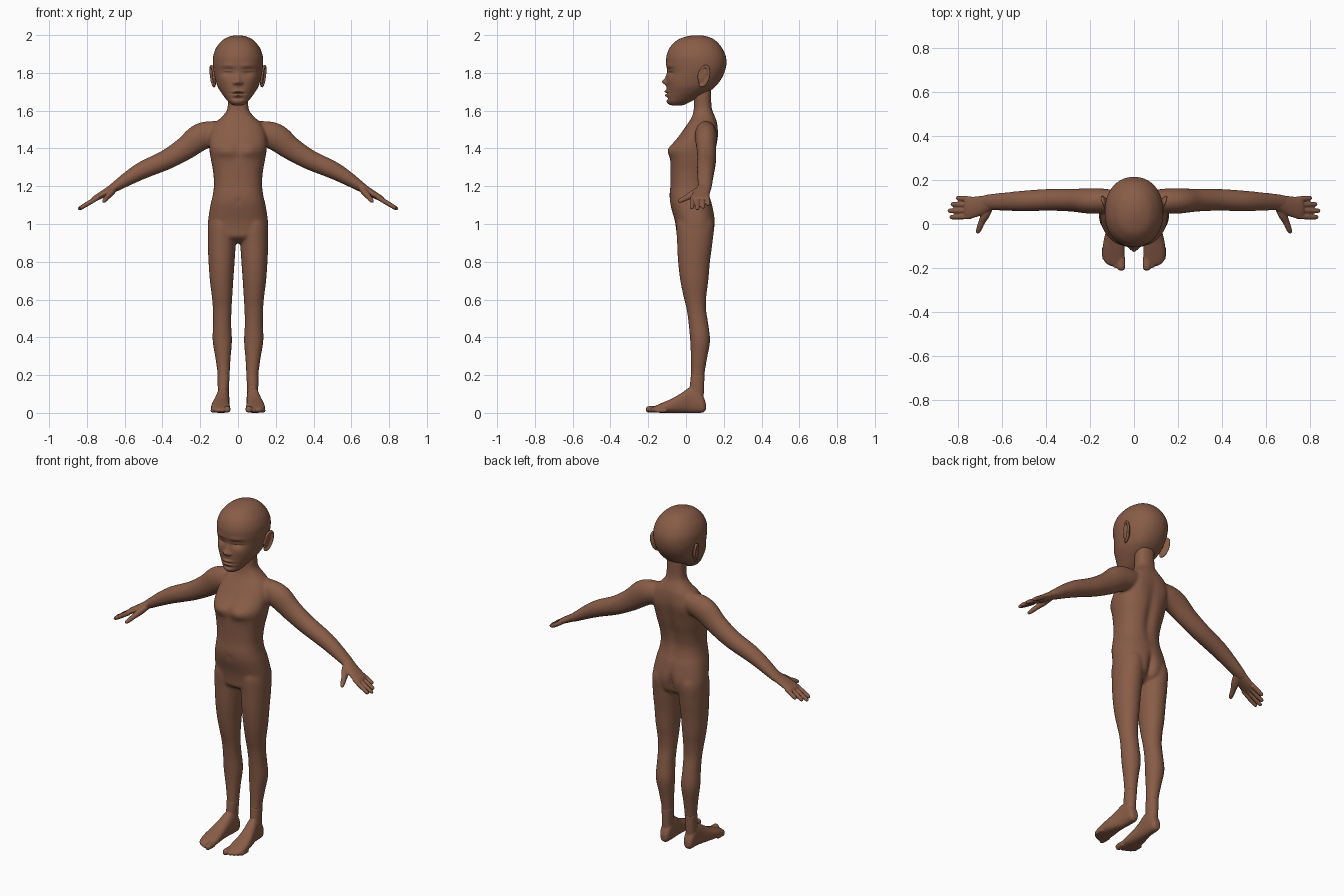
import bpy, bmesh, math
from mathutils import Vector

skin = bpy.data.materials.new("brown skin")
skin.diffuse_color = (0.25, 0.108, 0.064, 1)


def spline(rows, n):
    """Catmull-Rom interpolation of rows, n steps per span."""
    out = []
    for i in range(len(rows) - 1):
        p = [rows[max(0, min(len(rows) - 1, i + k))] for k in (-1, 0, 1, 2)]
        for s in range(n):
            t = s / n
            out.append([0.5 * (2 * b + (c - a) * t + (2 * a - 5 * b + 4 * c - d) * t * t
                        + (3 * b - a - 3 * c + d) * t ** 3) for a, b, c, d in zip(*p)])
    return out + [list(rows[-1])]


def skin_rings(bm, rings, seg, power):
    """Closed loft through (centre, half vector u, half vector v) rings."""
    def sp(v):
        return math.copysign(abs(v) ** (2 / power), v)
    loops = []
    for c, u, v in rings:
        ang = [2 * math.pi * k / seg for k in range(seg)]
        loops.append([bm.verts.new(c + u * sp(math.cos(a)) + v * sp(math.sin(a))) for a in ang])
    for a, b in zip(loops, loops[1:]):
        for k in range(seg):
            bm.faces.new((a[k], a[(k + 1) % seg], b[(k + 1) % seg], b[k]))
    bm.faces.new(loops[0])
    bm.faces.new(loops[-1])
    return [v for l in loops for v in l]


def stack(bm, rows, side=1, n=6, seg=48, power=2.2, along="z"):
    """Rows of (position, x0, x1, other0, other1) stacked along z or y."""
    rings = []
    for p, x0, x1, q0, q1 in spline(rows, n):
        x, q, w, h = side * (x0 + x1) / 2, (q0 + q1) / 2, (x1 - x0) / 2, (q1 - q0) / 2
        if along == "z":
            rings.append((Vector((x, q, p)), Vector((w, 0, 0)), Vector((0, h, 0))))
        else:
            rings.append((Vector((x, p, q)), Vector((w, 0, 0)), Vector((0, 0, h))))
    return skin_rings(bm, rings, seg, power)


def limb(bm, rows, side=1, n=5, seg=24):
    """Rows of (x, y, z, vertical radius, y radius) along a mostly sideways path."""
    pts = spline(rows, n)
    rings = []
    for i, (x, y, z, rv, rh) in enumerate(pts):
        a, b = pts[max(0, i - 1)], pts[min(len(pts) - 1, i + 1)]
        t = Vector((side * (b[0] - a[0]), b[1] - a[1], b[2] - a[2])).normalized()
        v = t.cross(Vector((0, 1, 0))).normalized()
        rings.append((Vector((side * x, y, z)), v * rv, v.cross(t) * rh))
    skin_rings(bm, rings, seg, 2)


def push(verts, front, bumps):
    """Gaussian bumps (x, z, width, height, dy), mirrored, on the front or back half."""
    for v in verts:
        mid = 0.04
        if (v.co.y < mid) != front:
            continue
        x, z, d = abs(v.co.x), v.co.z, 0
        for bx, bz, sx, sz, dy in bumps:
            d += dy * math.exp(-((x - bx) / sx) ** 2 - ((z - bz) / sz) ** 2)
        v.co.y += d * min(1, abs(v.co.y - mid) / 0.04)


def finish(bm, name, voxel=0, smooth=0):
    bmesh.ops.recalc_face_normals(bm, faces=bm.faces)
    me = bpy.data.meshes.new(name)
    for f in bm.faces:
        f.smooth = True
    bm.to_mesh(me)
    bm.free()
    me.materials.append(skin)
    ob = bpy.data.objects.new(name, me)
    bpy.context.collection.objects.link(ob)
    if voxel:
        m = ob.modifiers.new("fuse", "REMESH")
        m.mode, m.voxel_size, m.use_smooth_shade = "VOXEL", voxel, True
        m = ob.modifiers.new("soften", "SMOOTH")
        m.factor, m.iterations = 0.5, smooth
    return ob


# Body: torso with neck, arms and legs fused
bm = bmesh.new()
torso = [(0.9, .05, .0, .09), (0.93, .13, -.045, .135), (0.97, .158, -.052, .15),
         (1.02, .158, -.06, .154), (1.1, .146, -.082, .14), (1.15, .134, -.087, .126),
         (1.21, .127, -.082, .12), (1.28, .132, -.082, .132), (1.34, .143, -.084, .148),
         (1.4, .152, -.085, .16), (1.47, .15, -.035, .17), (1.53, .125, .008, .166),
         (1.565, .088, .03, .155), (1.6, .06, .04, .14), (1.64, .054, .042, .134), (1.74, .055, .04, .134)]
vs = stack(bm, [(z, -w, w, f, b) for z, w, f, b in torso], power=2.4, seg=72)
push(vs, True, [(.065, 1.39, .05, .035, -.015), (0, 1.4, .02, .06, .006), (0, 1.12, .012, .012, .006)])
push(vs, False, [(0, .97, .018, .07, -.03), (0, 1.3, .025, .14, -.014), (.09, 1.45, .04, .06, .006)])
leg = [(0.2, .044, .108, .026, .098), (0.28, .04, .118, .026, .11), (0.38, .032, .134, .022, .127),
       (0.47, .036, .132, .014, .118), (0.55, .034, .133, .003, .106), (0.62, .03, .139, -.014, .108),
       (0.7, .025, .149, -.03, .118), (0.8, .018, .156, -.042, .127), (0.9, .012, .16, -.047, .14),
       (1.0, .01, .157, -.05, .148), (1.06, .03, .13, -.03, .12)]
leg = [(0.05, .05, .103, .03, .09), (0.12, .048, .107, .02, .094)] + leg
arm = [(.05, .1, 1.5, .04, .04), (.12, .105, 1.485, .062, .054), (.2, .105, 1.46, .072, .058),
       (.28, .108, 1.4, .062, .052), (.38, .11, 1.34, .053, .05), (.5, .105, 1.287, .047, .047),
       (.58, .102, 1.242, .038, .042), (.65, .1, 1.197, .027, .037), (.69, .095, 1.173, .02, .033)]
for s in (-1, 1):
    stack(bm, leg, s, power=2.1)
    limb(bm, arm, s)
finish(bm, "body", .007, 9)

# Head: one loft with the face pushed out of it
bm = bmesh.new()
head = [(1.628, .022, -.075, -.02), (1.634, .036, -.09, .0), (1.65, .054, -.1, .03),
        (1.675, .074, -.101, .075), (1.7, .092, -.102, .12), (1.73, .109, -.103, .158),
        (1.77, .121, -.102, .188), (1.81, .129, -.1, .206), (1.85, .133, -.105, .214),
        (1.89, .131, -.103, .21), (1.93, .117, -.088, .192), (1.96, .095, -.063, .168),
        (1.98, .072, -.035, .143), (1.993, .042, .005, .11), (1.999, .015, .04, .075)]
vs = stack(bm, [(z, -w, w, f, b) for z, w, f, b in head], n=9, seg=144, power=2.15)
push(vs, True, [
    (0, 1.752, .014, .014, -.022), (0, 1.78, .011, .03, -.008), (.018, 1.747, .009, .009, -.011),  # nose
    (.052, 1.805, .03, .018, .014), (.053, 1.808, .024, .009, -.009), (.053, 1.801, .024, .0035, .007),  # eyes
    (0, 1.80, .014, .018, .004), (.05, 1.838, .035, .012, -.004),  # bridge and brows
    (.075, 1.76, .03, .025, -.004),  # cheeks
    (0, 1.702, .026, .007, -.013), (0, 1.691, .036, .003, .006), (0, 1.681, .022, .007, -.011),  # lips
    (0, 1.664, .03, .007, .006), (0, 1.645, .03, .012, -.003)])  # chin
finish(bm, "head")

# Ears: rim, lobe and inner plate
bm = bmesh.new()
for s in (-1, 1):
    path = []
    for k in range(26):
        a = math.radians(-110 + k * 12)
        up = .052 * math.sin(a)
        path.append(Vector((s * (.134 + .13 * up + .008 * math.cos(a)),
                            .094 + .026 * math.cos(a) + .2 * up, 1.783 + up)))
    for p in path:
        r = bmesh.ops.create_icosphere(bm, subdivisions=2, radius=.0085)["verts"]
        bmesh.ops.translate(bm, verts=r, vec=p)
    r = bmesh.ops.create_icosphere(bm, subdivisions=3, radius=1)["verts"]
    for v in r:
        x, y, z = v.co
        v.co = (s * (.127 + .01 * x + .006 * z), .092 + .026 * y + .01 * z, 1.78 + .048 * z)
finish(bm, "ears", .004, 5)

# Hands: palm, four fingers and thumb
bm = bmesh.new()
palm = [(.63, .1, 1.21, .024, .032), (.67, .093, 1.185, .022, .038), (.715, .08, 1.158, .019, .046),
        (.755, .073, 1.136, .015, .049), (.77, .073, 1.127, .01, .043)]
fingers = [(.113, .118, .808), (.087, .09, .833), (.061, .06, .847), (.035, .031, .838)]
for s in (-1, 1):
    limb(bm, palm, s)
    for y0, y1, tip in fingers:
        rows = []
        for t, r in ((0, .012), (.5, .0125), (.85, .011), (.96, .0085), (1, .003)):
            x = .74 + (tip - .74) * t
            rows.append((x, y0 + (y1 - y0) * t, 1.141 - (x - .74) * .6, r, r))
        limb(bm, rows, s, 4, 16)
    limb(bm, [(.655, .085, 1.185, .016, .02), (.675, .045, 1.163, .018, .022), (.692, .01, 1.143, .014, .016),
              (.705, -.022, 1.127, .012, .013), (.712, -.038, 1.119, .008, .008), (.714, -.042, 1.117, .003, .003)], s)
finish(bm, "hands", .0035, 3)

# Feet: sole loft, ankle and toes
bm = bmesh.new()
foot = [(-.185, .055, .12, .006, .026), (-.165, .045, .137, .002, .036), (-.12, .042, .143, .0, .056),
        (-.07, .045, .137, .0, .078), (-.02, .047, .124, .0, .108), (.02, .046, .114, .0, .135),
        (.06, .046, .11, .0, .13), (.09, .05, .106, .002, .09), (.105, .062, .094, .015, .05)]
toes = [(.058, -.212, .018), (.083, -.2, .013), (.102, -.192, .012), (.119, -.181, .0115), (.134, -.165, .011)]
for s in (-1, 1):
    stack(bm, foot, s, along="y", power=2.4)
    stack(bm, [(.06, .05, .105, .03, .092), (.12, .049, .107, .02, .095), (.2, .044, .108, .026, .098)], s)
    for x, tip, r in toes:
        stack(bm, [(tip, x - .3 * r, x + .3 * r, r * .7, r * 1.2), (tip + .005, x - .8 * r, x + .8 * r, .003, r * 1.8),
                   (tip + .018, x - r, x + r, .002, r * 2), (tip + .06, x - r, x + r, .002, r * 2)],
              s, along="y", seg=20, n=4)
finish(bm, "feet", .0045, 3)
